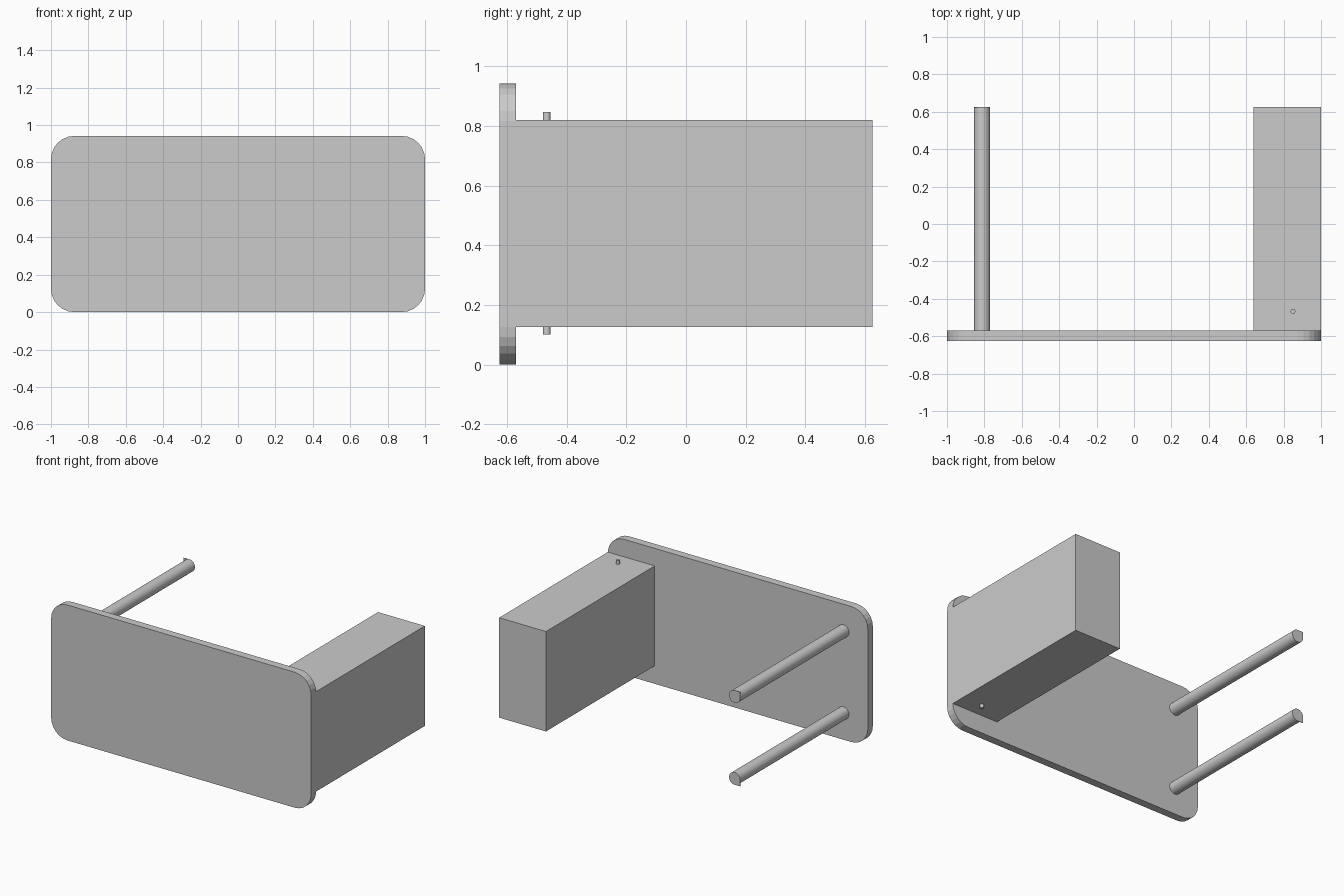
import bpy, bmesh
from math import sin, cos, pi, radians

if "Cube" in bpy.data.objects:
    bpy.data.objects.remove(bpy.data.objects["Cube"])

FRONT, PLATE_BACK, BACK = -0.625, -0.57, 0.625
MID_Z = 0.471


def make_object(name, bm):
    bmesh.ops.recalc_face_normals(bm, faces=bm.faces)
    mesh = bpy.data.meshes.new(name)
    bm.to_mesh(mesh)
    bm.free()
    obj = bpy.data.objects.new(name, mesh)
    bpy.context.collection.objects.link(obj)
    return obj


def extrude_profile(name, points, y0, y1):
    """Extrude an x/z outline along y."""
    bm = bmesh.new()
    face = bm.faces.new([bm.verts.new((x, y0, z)) for x, z in points])
    new = bmesh.ops.extrude_face_region(bm, geom=[face])["geom"]
    verts = [g for g in new if isinstance(g, bmesh.types.BMVert)]
    bmesh.ops.translate(bm, verts=verts, vec=(0, y1 - y0, 0))
    if face.is_valid and len(bm.faces) == len(points) + 1:
        bm.faces.new([v for v in face.verts])
    return make_object(name, bm)


def arc(cx, cz, r, start, end, steps):
    return [(cx + r * cos(start + (end - start) * i / steps),
             cz + r * sin(start + (end - start) * i / steps))
            for i in range(steps + 1)]


def smooth(obj):
    bpy.ops.object.select_all(action='DESELECT')
    obj.select_set(True)
    bpy.context.view_layer.objects.active = obj
    bpy.ops.object.shade_smooth_by_angle(angle=radians(30))


# Rounded slab
R = 0.125
outline = []
for i, (sx, sz) in enumerate([(1, 1), (-1, 1), (-1, -1), (1, -1)]):
    outline += arc(sx * (1 - R), MID_Z + sz * (MID_Z - R), R,
                   i * pi / 2, (i + 1) * pi / 2, 6)
extrude_profile("table_top", outline, FRONT, PLATE_BACK)

# Cabinet box
extrude_profile("cabinet", [(0.64, 0.125), (1, 0.125), (1, 0.82), (0.64, 0.82)],
                PLATE_BACK, BACK)

# Pin through the cabinet
bpy.ops.mesh.primitive_cylinder_add(vertices=16, radius=0.013, depth=0.746,
                                    location=(0.85, -0.467, MID_Z + 0.002))
pin = bpy.context.object
pin.name = "cabinet_pin"
smooth(pin)

# Round legs, each with a thin foot that has one square outer corner
LEG_X, LEG_R = -0.812, 0.043
for side, label in ((1, "upper"), (-1, "lower")):
    z = MID_Z + side * 0.285
    bpy.ops.mesh.primitive_cylinder_add(vertices=32, radius=LEG_R,
                                        depth=BACK - PLATE_BACK - 0.002,
                                        location=(LEG_X, (BACK + PLATE_BACK) / 2 - 0.001, z),
                                        rotation=(pi / 2, 0, 0))
    leg = bpy.context.object
    leg.name = label + "_leg"
    smooth(leg)
    foot = [(LEG_X - LEG_R, z + side * LEG_R)]
    foot += [(px, z + side * pz) for px, pz in arc(LEG_X, 0, LEG_R, pi, 2.5 * pi, 24)]
    extrude_profile(label + "_foot", foot, BACK - 0.002, BACK)
